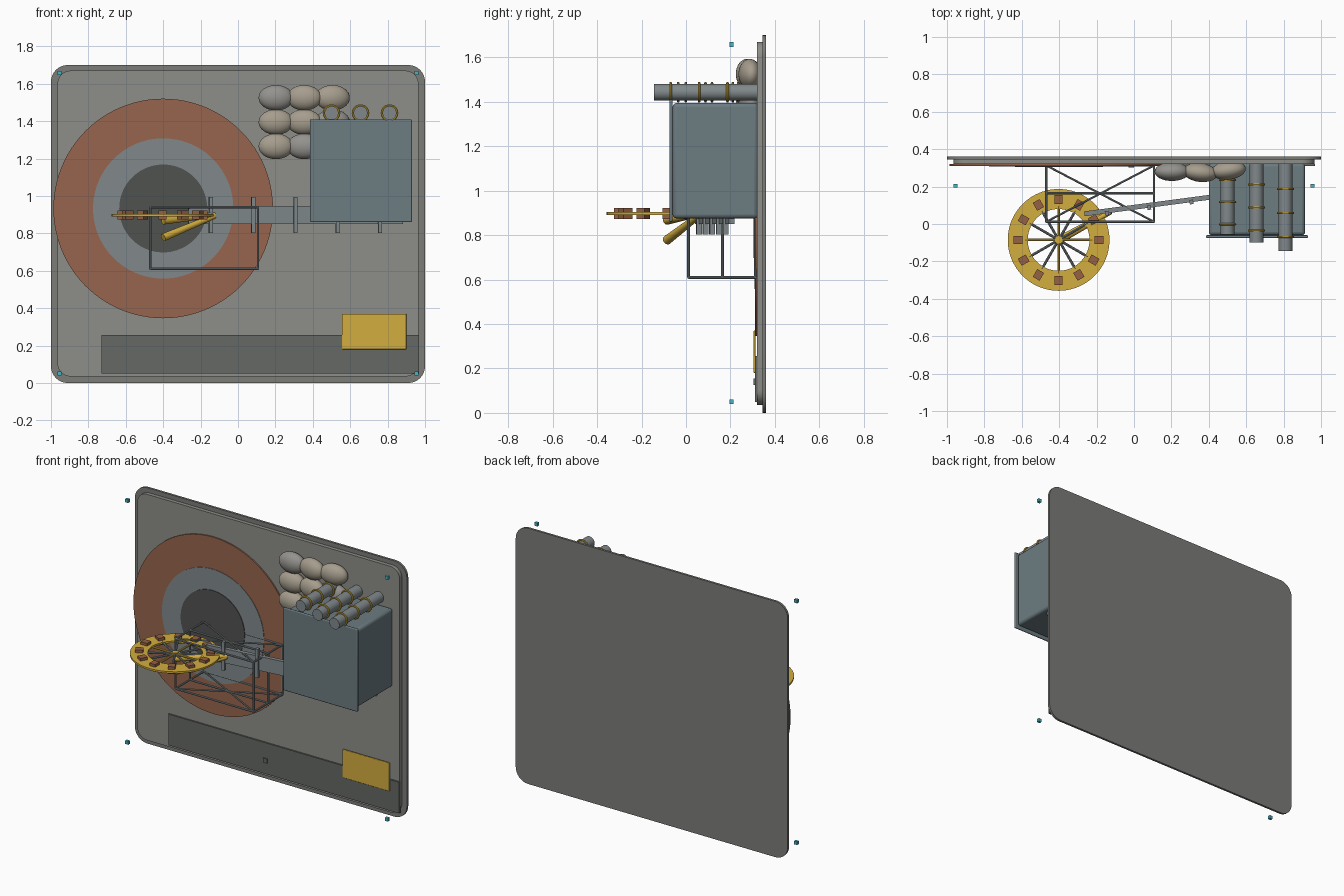
import bpy, math
from mathutils import Vector, Matrix

if "Cube" in bpy.data.objects:
    bpy.data.objects.remove(bpy.data.objects["Cube"])


def mat(name, r, g, b):
    m = bpy.data.materials.new(name)
    m.diffuse_color = (r, g, b, 1)
    m.use_nodes = True
    m.node_tree.nodes["Principled BSDF"].inputs["Base Color"].default_value = m.diffuse_color
    return m


STONE = mat("stone", .27, .27, .25)
RIM = mat("stone_rim", .2, .2, .19)
RUST = mat("rust", .31, .13, .075)
STEEL = mat("steel", .22, .25, .26)
DARK = mat("dark", .08, .085, .08)
STRIP = mat("strip_grey", .13, .14, .13)
BLUE = mat("blue_grey", .15, .2, .22)
GOLD = mat("gold", .65, .42, .05)
BROWN = mat("brown", .3, .12, .06)
SAND = mat("sand", .38, .34, .27)
PEBBLE = mat("pebble", .3, .29, .27)
CYAN = mat("cyan", .07, .45, .55)


def finish(o, name, m, smooth=False):
    o.name = name
    o.data.materials.append(m)
    if smooth:
        bpy.ops.object.shade_smooth_by_angle()
    return o


def box(name, lo, hi, m, bevel=0, rot=0):
    lo, hi = Vector(lo), Vector(hi)
    bpy.ops.mesh.primitive_cube_add(size=1, location=(lo + hi) / 2)
    o = bpy.context.object
    o.data.transform(Matrix.Diagonal((*(hi - lo), 1)))
    o.rotation_euler.z = rot
    if bevel:
        b = o.modifiers.new("bevel", 'BEVEL')
        b.width, b.segments = bevel, 3
    return finish(o, name, m, bool(bevel))


def rod(name, a, b, r, m, r2=None, sides=24):
    a, b = Vector(a), Vector(b)
    bpy.ops.mesh.primitive_cone_add(vertices=sides, radius1=r, radius2=r if r2 is None else r2,
                                    depth=(b - a).length, location=(a + b) / 2)
    o = bpy.context.object
    o.rotation_euler = (b - a).to_track_quat('Z', 'Y').to_euler()
    return finish(o, name, m, sides > 8)


def prism(name, outlines, y0, y1, m):
    """Extrude closed xz outlines (extra outlines are holes) from y0 to y1."""
    c = bpy.data.curves.new(name, 'CURVE')
    c.dimensions, c.fill_mode = '2D', 'BOTH'
    c.extrude = (y1 - y0) / 2
    for pts in outlines:
        s = c.splines.new('POLY')
        s.points.add(len(pts) - 1)
        for p, (x, z) in zip(s.points, pts):
            p.co = (x, z, 0, 1)
        s.use_cyclic_u = True
    o = bpy.data.objects.new(name, c)
    o.rotation_euler.x = math.pi / 2
    o.location.y = (y0 + y1) / 2
    bpy.context.collection.objects.link(o)
    bpy.ops.object.select_all(action='DESELECT')
    o.select_set(True)
    bpy.context.view_layer.objects.active = o
    bpy.ops.object.convert(target='MESH')
    return finish(bpy.context.object, name, m, True)


def circle(cx, cz, r, n=96):
    return [(cx + r * math.cos(2 * math.pi * i / n), cz + r * math.sin(2 * math.pi * i / n)) for i in range(n)]


def rounded(x0, x1, z0, z1, r, n=8):
    pts = []
    for k, (x, z) in enumerate([(x1 - r, z1 - r), (x0 + r, z1 - r), (x0 + r, z0 + r), (x1 - r, z0 + r)]):
        for i in range(n + 1):
            a = math.pi / 2 * (k + i / n)
            pts.append((x + r * math.cos(a), z + r * math.sin(a)))
    return pts


# back wall slab and raised face
prism("wall_slab", [rounded(-1, 1, 0, 1.7, .09)], .345, .36, RIM)
prism("wall_face", [rounded(-.965, .965, .035, 1.67, .07)], .32, .345, STONE)

# target-like discs on the wall
prism("rust_ring", [circle(-.4, .933, .587), circle(-.4, .933, .37)], .311, .322, RUST)
prism("steel_ring", [circle(-.4, .933, .375), circle(-.4, .933, .23)], .308, .322, STEEL)
prism("dark_disc", [circle(-.4, .933, .235)], .304, .322, DARK)

# lower strip and yellow panel
box("lower_strip", (-.73, .31, .05), (.968, .322, .257), STRIP)
box("strip_stud", (-.03, .303, .125), (.0, .311, .155), STRIP)
box("yellow_panel", (.555, .303, .18), (.9, .312, .37), GOLD, .004)

# cabinet with front plate
box("cabinet_body", (.4, -.06, .875), (.915, .325, .1 + 1.295), BLUE, .018)
box("cabinet_door", (.385, -.075, .86), (.93, -.06, 1.41), BLUE, .006)

# tubes with gold rings on top of the cabinet
for i in range(3):
    x = .5 + .155 * i
    rod(f"tube_{i}", (x, .32, 1.443), (x, -.055 - .045 * i, 1.443), .037, STEEL, sides=32)
    for j in range(3):
        bpy.ops.mesh.primitive_torus_add(location=(x, .235 - .024 * i - (.118 + .005 * i) * j, 1.443),
                                         rotation=(math.pi / 2, 0, 0), major_radius=.041,
                                         minor_radius=.006, major_segments=32, minor_segments=8)
        finish(bpy.context.object, f"tube_ring_{i}_{j}", GOLD, True)

# rounded sacks beside the cabinet
for i in range(3):
    for j in range(3):
        bpy.ops.mesh.primitive_uv_sphere_add(segments=32, ring_count=16, radius=1,
                                             location=(.203 + .151 * i, (.28, .275, .287)[i], 1.525 - .13 * j))
        o = bpy.context.object
        o.scale = (.093, .05, .068)
        o.rotation_euler.z = (0, -.12, .12)[i]
        finish(o, f"sack_{i}_{j}", SAND if (i + j) % 3 else PEBBLE, True)

# slanted beam with cross tabs
ang = math.atan(.132)
box("beam", (-.27, .117, .85), (.885, .143, .945), STEEL, 0, ang)
for i in range(5):
    x = -.145 + .226 * i
    y = .13 + (x - .31) * .132 - .012
    box(f"beam_tab_{i}", (x - .01, y - .012, .803), (x + .01, y + .012, .995), STEEL, 0, ang)

# truss frame between the wall and the wheel
X, Y, Z = (-.469, .107), (.012, .165, .313), (.61, .94)
for k, y in enumerate(Y):
    for i in range(2):
        rod(f"truss_rail_{k}_{i}", (X[0], y, Z[i]), (X[1], y, Z[i]), .0065, STEEL, sides=8)
        rod(f"truss_post_{k}_{i}", (X[i], y, Z[0]), (X[i], y, Z[1]), .0065, STEEL, sides=8)
for i in range(2):
    for j in range(2):
        rod(f"truss_side_{i}_{j}", (X[i], Y[0], Z[j]), (X[i], Y[2], Z[j]), .0065, STEEL, sides=8)
        rod(f"truss_brace_{i}_{j}", (X[i], Y[0], Z[j]), (X[1 - i], Y[2], Z[j]), .0055, STEEL, sides=8)

# horizontal wheel: flat rim, spokes, hub and blocks
WX, WY, WZ = -.403, -.085, .897
rim = prism("wheel_rim", [circle(0, 0, .272), circle(0, 0, .165)], -.006, .006, GOLD)
rim.rotation_euler.x = 0
rim.location = (WX, WY, WZ)
rod("wheel_hub", (WX, WY, WZ - .012), (WX, WY, WZ + .012), .02, GOLD)
for i in range(12):
    a = i * math.pi / 6
    d = Vector((math.cos(a), math.sin(a), 0))
    c = Vector((WX, WY, WZ))
    rod(f"wheel_spoke_{i}", c, c + d * .18, .007, GOLD if i % 3 == 0 else STEEL, sides=8)
    p, h = c + d * .216, Vector((.024, .021, .024))
    box(f"wheel_block_{i}", p - h, p + h, BROWN, 0, a)

# gold support arms
rod("support_arm_lower", (-.4, -.085, .778), (-.125, .065, .893), .021, GOLD, .014)
rod("support_arm_upper", (-.4, -.085, .868), (-.125, .065, .898), .021, GOLD, .014)

# four small floating corner markers
for sx in (-1, 1):
    for z in (.05, 1.657):
        box("corner_marker", (sx * .955 - .011, .195, z - .011), (sx * .955 + .011, .213, z + .011), CYAN)
